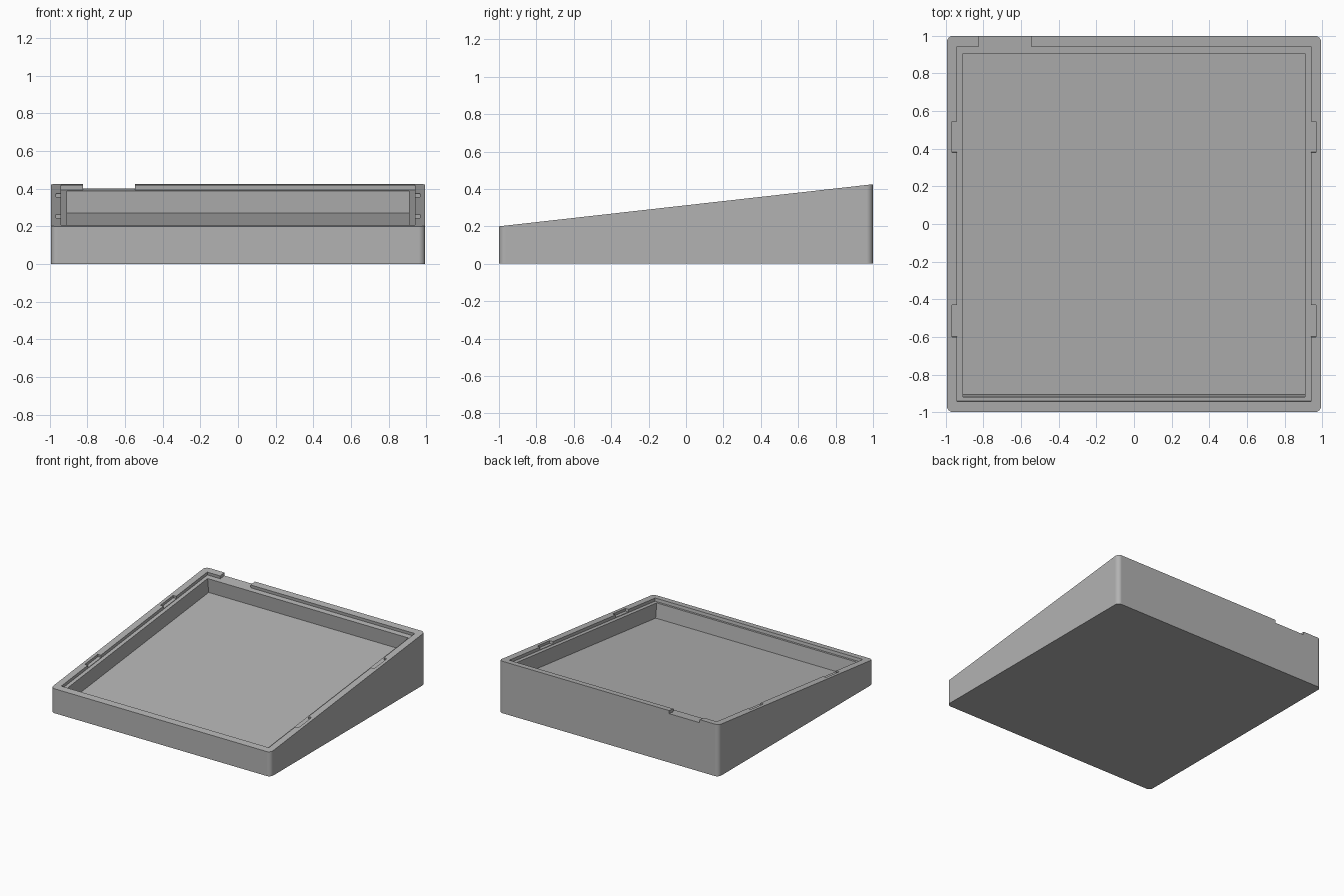
import bpy
import bmesh
from math import atan2, cos, sin, pi, radians
from mathutils import Matrix

HALF_X, HALF_Y = 0.995, 1.0
FRONT_Z, BACK_Z = 0.2, 0.425
MID_Z = (FRONT_Z + BACK_Z) / 2
TILT = atan2(BACK_Z - FRONT_Z, 2 * HALF_Y)
CORNER, STEPS = 0.035, 8
LEDGE, FLOOR = -0.025, -0.145

cube = bpy.data.objects.get("Cube")
if cube:
    bpy.data.objects.remove(cube, do_unlink=True)

grey = bpy.data.materials.new("plain grey")
colour = (0.45, 0.45, 0.45, 1)
grey.use_nodes = True
grey.diffuse_color = colour
grey.node_tree.nodes["Principled BSDF"].inputs["Base Color"].default_value = colour


def add_object(name, bm):
    bmesh.ops.recalc_face_normals(bm, faces=bm.faces)
    mesh = bpy.data.meshes.new(name)
    bm.to_mesh(mesh)
    bm.free()
    mesh.materials.append(grey)
    obj = bpy.data.objects.new(name, mesh)
    bpy.context.collection.objects.link(obj)
    return obj


# Solid wedge: rounded rectangle raised to the sloping top
bm = bmesh.new()
outline = []
for i, (sx, sy) in enumerate([(1, 1), (-1, 1), (-1, -1), (1, -1)]):
    for k in range(STEPS + 1):
        a = (i + k / STEPS) * pi / 2
        x = sx * (HALF_X - CORNER) + CORNER * cos(a)
        y = sy * (HALF_Y - CORNER) + CORNER * sin(a)
        outline.append(bm.verts.new((x, y, 0)))
base = bm.faces.new(outline)
raised = bmesh.ops.extrude_face_region(bm, geom=[base])["geom"]
for v in raised:
    if isinstance(v, bmesh.types.BMVert):
        v.co.z = MID_Z + v.co.y * (BACK_Z - FRONT_Z) / (2 * HALF_Y)
tray = add_object("sloped_tray", bm)
bpy.context.view_layer.objects.active = tray
tray.select_set(True)

slope = Matrix.Translation((0, 0, MID_Z)) @ Matrix.Rotation(TILT, 4, "X")


def carve(name, x0, x1, v0, v1, depth):
    """Cut a box into the top, square to the slope."""
    bm = bmesh.new()
    top = 0.1
    size = Matrix.Diagonal((x1 - x0, v1 - v0, top - depth, 1))
    centre = Matrix.Translation(((x0 + x1) / 2, (v0 + v1) / 2, (top + depth) / 2))
    bmesh.ops.create_cube(bm, size=1, matrix=slope @ centre @ size)
    cutter = add_object(name, bm)
    cutter.hide_render = True
    mod = tray.modifiers.new(name, "BOOLEAN")
    mod.operation = "DIFFERENCE"
    mod.solver = "EXACT"
    mod.object = cutter
    bpy.ops.object.modifier_apply(modifier=mod.name)
    bpy.data.objects.remove(cutter, do_unlink=True)


# Shallow lid seat, deep well and cable notch at the back
carve("lid_seat", -0.94, 0.94, -0.95, 0.95, LEDGE)
carve("well", -0.909, 0.909, -0.928, 0.908, FLOOR)
carve("back_notch", -0.823, -0.547, 0.93, 1.1, LEDGE)

# Two clip slots in each side wall
for side in (-1, 1):
    x0, x1 = sorted((side * 0.93, side * 0.968))
    for v0, v1 in ((0.382, 0.547), (-0.604, -0.434)):
        carve("clip_slot", x0, x1, v0, v1, -0.021)

# Smooth corners, flat walls
bpy.ops.object.shade_smooth_by_angle(angle=radians(30))
normals = tray.modifiers.new("flat_walls", "WEIGHTED_NORMAL")
normals.keep_sharp = True
